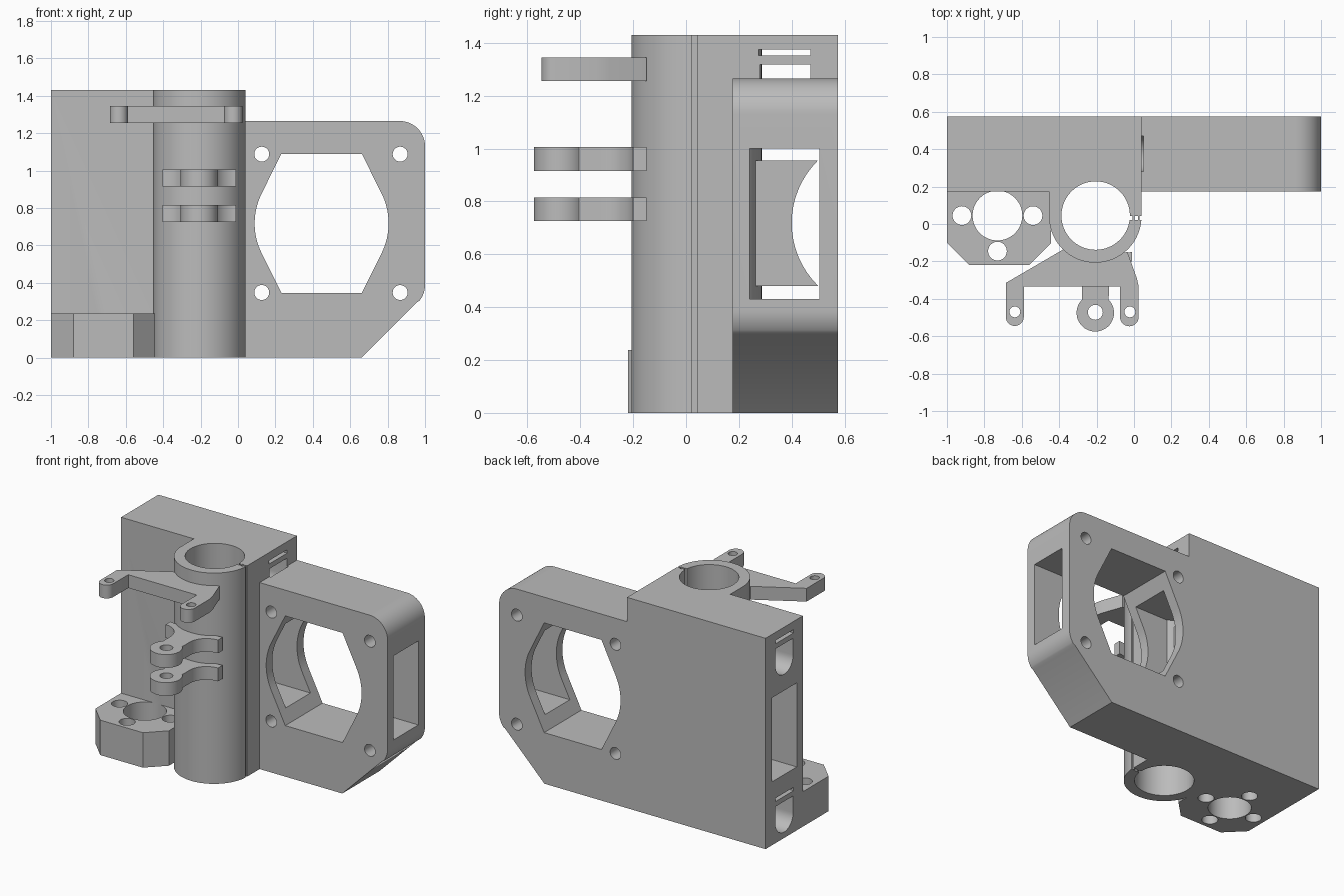
import bpy, bmesh
from math import sin, cos, pi, radians, acos, atan2, hypot

cube = bpy.data.objects.get("Cube")
if cube:
    bpy.data.objects.remove(cube, do_unlink=True)

grey = bpy.data.materials.new("plain grey")
grey.use_nodes = True
grey.diffuse_color = (0.5, 0.5, 0.5, 1)
grey.node_tree.nodes["Principled BSDF"].inputs["Base Color"].default_value = (0.5, 0.5, 0.5, 1)


def arc(cx, cy, r, a0, a1, n=16):
    """Points of an arc, angles in degrees."""
    return [(cx + r * cos(radians(a0 + (a1 - a0) * i / n)),
             cy + r * sin(radians(a0 + (a1 - a0) * i / n))) for i in range(n + 1)]


def circle(cx, cy, r, n=48):
    return arc(cx, cy, r, 0, 360, n)[:-1]


def rect(a0, a1, b0, b1):
    return [(a0, b0), (a1, b0), (a1, b1), (a0, b1)]


def prism(name, pts, axis, lo, hi):
    """Extrude a closed profile along an axis."""
    place = {"x": lambda a, b, t: (t, a, b),
             "y": lambda a, b, t: (a, t, b),
             "z": lambda a, b, t: (a, b, t)}[axis]
    bm = bmesh.new()
    low = [bm.verts.new(place(a, b, lo)) for a, b in pts]
    high = [bm.verts.new(place(a, b, hi)) for a, b in pts]
    bm.faces.new(low)
    bm.faces.new(high)
    for i in range(len(pts)):
        j = (i + 1) % len(pts)
        bm.faces.new((low[i], low[j], high[j], high[i]))
    bmesh.ops.recalc_face_normals(bm, faces=bm.faces)
    mesh = bpy.data.meshes.new(name)
    bm.to_mesh(mesh)
    bm.free()
    mesh.materials.append(grey)
    ob = bpy.data.objects.new(name, mesh)
    bpy.context.collection.objects.link(ob)
    return ob


def combine(target, tool, operation):
    """Apply a boolean and drop the tool."""
    mod = target.modifiers.new("boolean", "BOOLEAN")
    mod.operation = operation
    mod.solver = "EXACT"
    mod.object = tool
    bpy.context.view_layer.objects.active = target
    bpy.ops.object.modifier_apply(modifier=mod.name)
    bpy.data.objects.remove(tool, do_unlink=True)


def cut(target, pts, axis, lo, hi):
    combine(target, prism("cutter", pts, axis, lo, hi), "DIFFERENCE")


def add(target, pts, axis, lo, hi):
    combine(target, prism("addition", pts, axis, lo, hi), "UNION")


# Main block and motor plate as one outline
outline = [(-1, 0), (0.66, 0), (0.955, 0.295)]
outline += arc(0.86, 0.39, 0.14, -38, 0, 8)
outline += arc(0.865, 1.13, 0.135, 0, 90, 14)
outline += [(0.04, 1.265), (0.04, 1.43), (-1, 1.43)]
body = prism("carriage_body", outline, "y", 0.175, 0.575)

# Motor opening: circle drawn out to flat top and bottom
cx, cz, r, dx, dz = 0.447, 0.718, 0.358, 0.215, 0.372
tangent = math_angle = (atan2(dz, dx) - acos(r / hypot(dx, dz))) * 180 / pi
opening = [(cx + dx, cz - dz)] + arc(cx, cz, r, -tangent, tangent, 20) + [(cx + dx, cz + dz)]
opening += [(cx - dx, cz + dz)] + arc(cx, cz, r, 180 - tangent, 180 + tangent, 20) + [(cx - dx, cz - dz)]
cut(body, opening, "y", 0, 1)
for sx in (-1, 1):
    for sz in (-1, 1):
        cut(body, circle(cx + 0.05 + sx * 0.37, cz + sz * 0.37, 0.04, 32), "y", 0, 1)

# Belt tunnel through the full width
cut(body, rect(0.24, 0.505, 0.43, 1.0), "x", -1.1, 1.1)

# Rod channels with a relief slot above each
for z in (0.135, 1.205):
    channel = arc(0.375, z, 0.095, 180, 360, 20) + [(0.47, z + 0.113), (0.28, z + 0.113)]
    cut(body, channel, "x", -1.1, 0.05)
    cut(body, rect(0.275, 0.47, z + 0.147, z + 0.17), "x", -1.1, 0.05)

# Bearing tube with its web, and the saddle behind it
tx, ty = -0.207, 0.04
saddle = prism("saddle", rect(0.15, 0.5, 0.48, 0.955), "x", tx - 0.107, tx + 0.107)
cut(saddle, circle(0.732, 0.718, 0.332, 64), "x", -1, 1)
combine(body, saddle, "UNION")
tube_outline = arc(tx, ty, 0.247, 0, 180, 32) + arc(tx, ty, 0.247, 180, 360, 32)[1:-1]
add(body, tube_outline, "z", 0, 1.43)
add(body, rect(tx - 0.247, tx + 0.247, ty, 0.2), "z", 0, 1.43)

# Lead screw nut holder
holder = [(-1, 0.2), (-1, -0.1), (-0.88, -0.22), (-0.56, -0.22),
          (-0.445, -0.105), (-0.445, 0.2)]
add(body, holder, "z", 0, 0.237)
nx, ny = -0.73, 0.045
cut(body, circle(nx, ny, 0.133), "z", -0.1, 0.24)
for ox, oy in ((0.19, 0), (-0.19, 0), (0, 0.19), (0, -0.19)):
    cut(body, circle(nx + ox, ny + oy, 0.05, 32), "z", -0.1, 0.24)

# Tube bore and narrow clamp slits
cut(body, circle(-0.205, 0.045, 0.183, 64), "z", -0.1, 1.5)
for x0, x1 in ((-0.04, -0.007), (0.002, 0.022), (0.03, 0.05)):
    cut(body, rect(x0, x1, 0.022, 0.042), "z", -0.1, 1.5)

# Upper forked arm
fork = [(-0.385, -0.14), (-0.685, -0.315)]
fork += arc(-0.637, -0.497, 0.048, 180, 360, 14)
fork += [(-0.589, -0.335), (-0.075, -0.335)]
fork += arc(-0.025, -0.497, 0.05, 180, 360, 14)
fork += [(0.025, -0.335), (0.015, -0.29), (-0.035, -0.15), (-0.1, -0.16), (-0.205, -0.18), (-0.3, -0.16)]
upper_arm = prism("upper_forked_arm", fork, "z", 1.255, 1.345)
for x in (-0.637, -0.022):
    cut(upper_arm, circle(x, -0.47, 0.029, 32), "z", 1, 1.5)

# Two lower hinge lugs with flared roots
half = arc(0, -0.475, 0.1, -90, 45, 20)
half += [(0.072, -0.385)] + arc(0.197, -0.325, 0.125, 180, 90, 14) + [(0.197, -0.15), (0.1, -0.16)]
lug = [(tx + a, b) for a, b in half] + [(tx - a, b) for a, b in reversed(half[1:])]
parts = [body, upper_arm]
for name, z in (("lower_hinge_lug", 0.725), ("middle_hinge_lug", 0.915)):
    ob = prism(name, lug, "z", z, z + 0.09)
    cut(ob, circle(tx, -0.472, 0.04, 32), "z", 0.5, 1.2)
    parts.append(ob)

# Smooth round walls, crisp edges
for ob in parts:
    bpy.ops.object.select_all(action="DESELECT")
    ob.select_set(True)
    bpy.context.view_layer.objects.active = ob
    bpy.ops.object.shade_smooth_by_angle(angle=radians(25))
